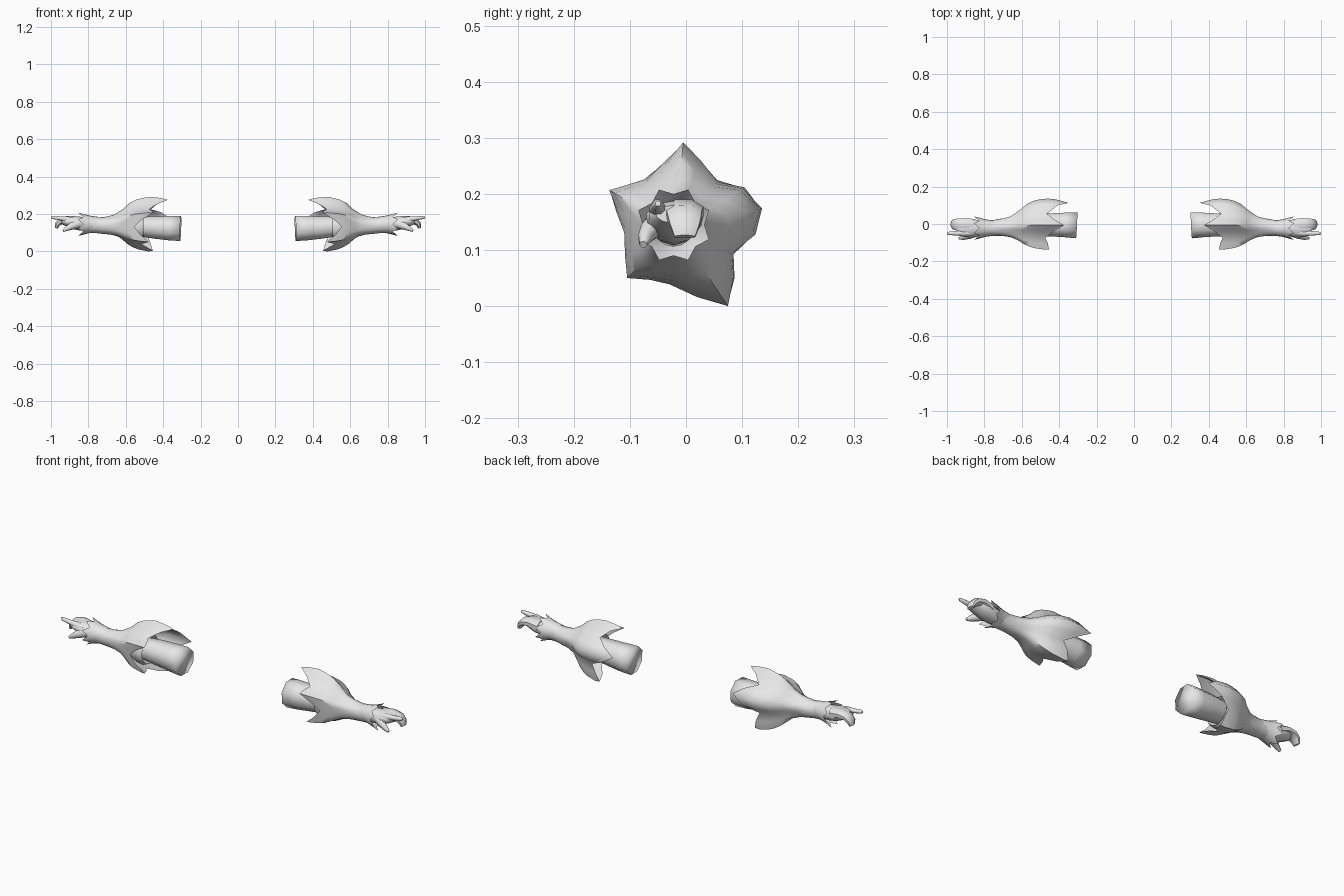
import bpy, bmesh, math
from mathutils import Vector

mat = bpy.data.materials.new("pale_grey")
mat.diffuse_color = (0.8, 0.8, 0.8, 1)


def skin(name, rings, cap_start=False, cap_end=False, angle=50):
    """Bridge equal-length closed rings into a surface mirrored across x."""
    bm = bmesh.new()
    vs = [[bm.verts.new(p) for p in r] for r in rings]
    n = len(vs[0])
    for a, b in zip(vs, vs[1:]):
        for i in range(n):
            j = (i + 1) % n
            bm.faces.new((a[i], a[j], b[j], b[i]))
    if cap_start:
        bm.faces.new(vs[0])
    if cap_end:
        bm.faces.new(vs[-1])
    bmesh.ops.recalc_face_normals(bm, faces=bm.faces)
    me = bpy.data.meshes.new(name)
    bm.to_mesh(me)
    bm.free()
    me.materials.append(mat)
    ob = bpy.data.objects.new(name, me)
    bpy.context.collection.objects.link(ob)
    ob.modifiers.new("mirror", 'MIRROR').use_mirror_merge = False
    bpy.ops.object.select_all(action='DESELECT')
    ob.select_set(True)
    bpy.context.view_layer.objects.active = ob
    bpy.ops.object.shade_smooth_by_angle(angle=math.radians(angle))
    return ob


def tube(name, path, sides, angle=50):
    """Tapered tube along (x, y, z, half_width, half_height) points."""
    pts = [Vector(p[:3]) for p in path]
    rings = []
    for k, p in enumerate(path):
        t = (pts[min(k + 1, len(pts) - 1)] - pts[max(k - 1, 0)]).normalized()
        up = t.cross(Vector((0, 1, 0))).normalized()
        side = up.cross(t)
        ring = []
        for i in range(sides):
            a = 2 * math.pi * (i + 0.5) / sides
            ring.append(pts[k] + side * math.cos(a) * p[3] + up * math.sin(a) * p[4])
        rings.append(ring)
    return skin(name, rings, True, True, angle)


def interp(x, table):
    for (x0, f0), (x1, f1) in zip(table, table[1:]):
        if x0 >= x >= x1:
            return f0 + (f1 - f0) * (x0 - x) / (x0 - x1)
    return table[-1][1]


# Arm stump running into the sleeve, slightly slanted at its inner end
tube("arm", [(0.307, -0.008, 0.122, 0.074, 0.072), (0.37, -0.005, 0.124, 0.071, 0.07),
             (0.45, -0.005, 0.128, 0.066, 0.064), (0.53, -0.01, 0.132, 0.058, 0.056),
             (0.62, -0.015, 0.137, 0.046, 0.044)], 8, 100)

# Flared sleeve: columns around the ragged rim as (y, z, rim x)
columns = [(-0.005, 0.292, 0.375), (0.025, 0.262, 0.425), (0.055, 0.226, 0.465),
           (0.105, 0.212, 0.41), (0.137, 0.175, 0.35), (0.124, 0.128, 0.42),
           (0.086, 0.092, 0.49), (0.087, 0.05, 0.47), (0.075, 0.0, 0.455),
           (0.02, 0.016, 0.475), (-0.03, 0.035, 0.515), (-0.065, 0.046, 0.49),
           (-0.105, 0.05, 0.475), (-0.113, 0.085, 0.52), (-0.121, 0.13, 0.555),
           (-0.129, 0.17, 0.515), (-0.137, 0.207, 0.455), (-0.105, 0.217, 0.46),
           (-0.075, 0.226, 0.475), (-0.04, 0.257, 0.43)]
flare = [(0.72, 0), (0.68, 0.06), (0.64, 0.2), (0.61, 0.44), (0.58, 0.7),
         (0.54, 0.88), (0.48, 1), (0.42, 0.96), (0.34, 0.76)]
CY, CZ = -0.018, 0.138


def wrist(col, r):
    d = Vector((col[0] - CY, col[1] - CZ)).normalized()
    return Vector((CY + d.x * r, CZ + d.y * r))


rings = [[(0.80, *(wrist(c, 0.045) + Vector((-0.004, 0.006)))) for c in columns],
         [(0.76, *(wrist(c, 0.042) + Vector((-0.004, 0.002)))) for c in columns]]
for t in (0, 0.15, 0.3, 0.4, 0.5, 0.6, 0.7, 0.8, 0.9, 1):
    ring = []
    for c in columns:
        x = 0.72 + (c[2] - 0.72) * t
        p = wrist(c, 0.045).lerp(Vector(c[:2]), interp(x, flare))
        ring.append((x, p.x, p.y))
    rings.append(ring)
# Lining folds back inside from the rim
for t, scale in ((0.2, 0.92), (0.6, 0.88), (1, 0.8)):
    ring = []
    for c in columns:
        x = c[2] + (0.60 - c[2]) * t
        p = wrist(c, 0.04).lerp(Vector(c[:2]), interp(x, flare) * scale)
        ring.append((x, p.x, p.y))
    rings.append(ring)
skin("sleeve", rings, angle=60)

# Rolled inner collar around the arm, inside the sleeve
collar = [[(x, -0.012 + r * math.cos(math.pi * i / 6), 0.134 + r * math.sin(math.pi * i / 6))
           for i in range(12)]
          for x, r in ((0.60, 0.055), (0.56, 0.074), (0.52, 0.08), (0.505, 0.072), (0.53, 0.058))]
skin("inner_collar", collar)

# Zigzag wrist cuff with eight points
cuff = []
for x_tip, r_tip, x_val, r_val in ((0.75, 0.040, 0.75, 0.040), (0.79, 0.046, 0.79, 0.046),
                                   (0.82, 0.054, 0.81, 0.051), (0.855, 0.068, 0.828, 0.055),
                                   (0.825, 0.048, 0.815, 0.046), (0.80, 0.038, 0.80, 0.038)):
    ring = []
    for i in range(16):
        a = math.pi * i / 8
        x, r = (x_tip, r_tip) if i % 2 else (x_val, r_val)
        ring.append((x, -0.022 + r * math.cos(a), 0.145 + r * math.sin(a)))
    cuff.append(ring)
skin("wrist_cuff", cuff)

# Hand: palm with curled fingers, straight index finger and thumb
tube("palm", [(0.79, -0.022, 0.144, 0.038, 0.036), (0.84, -0.022, 0.148, 0.046, 0.037),
              (0.88, -0.022, 0.154, 0.052, 0.035), (0.92, -0.022, 0.162, 0.046, 0.026),
              (0.945, -0.022, 0.164, 0.032, 0.016)], 10)
tube("curled_fingers", [(0.86, -0.008, 0.158, 0.038, 0.03), (0.91, -0.004, 0.169, 0.038, 0.023),
                        (0.945, -0.003, 0.163, 0.034, 0.02), (0.965, -0.002, 0.146, 0.029, 0.015),
                        (0.972, -0.002, 0.124, 0.02, 0.009)], 8)
tube("index_finger", [(0.87, -0.046, 0.163, 0.02, 0.02), (0.91, -0.05, 0.171, 0.016, 0.016),
                      (0.96, -0.05, 0.178, 0.012, 0.011), (0.992, -0.05, 0.182, 0.009, 0.009),
                      (1.0, -0.05, 0.183, 0.005, 0.005)], 8)
tube("thumb", [(0.85, -0.048, 0.15, 0.022, 0.026), (0.885, -0.064, 0.137, 0.018, 0.021),
               (0.915, -0.073, 0.122, 0.013, 0.014), (0.935, -0.076, 0.11, 0.007, 0.007)], 8)
